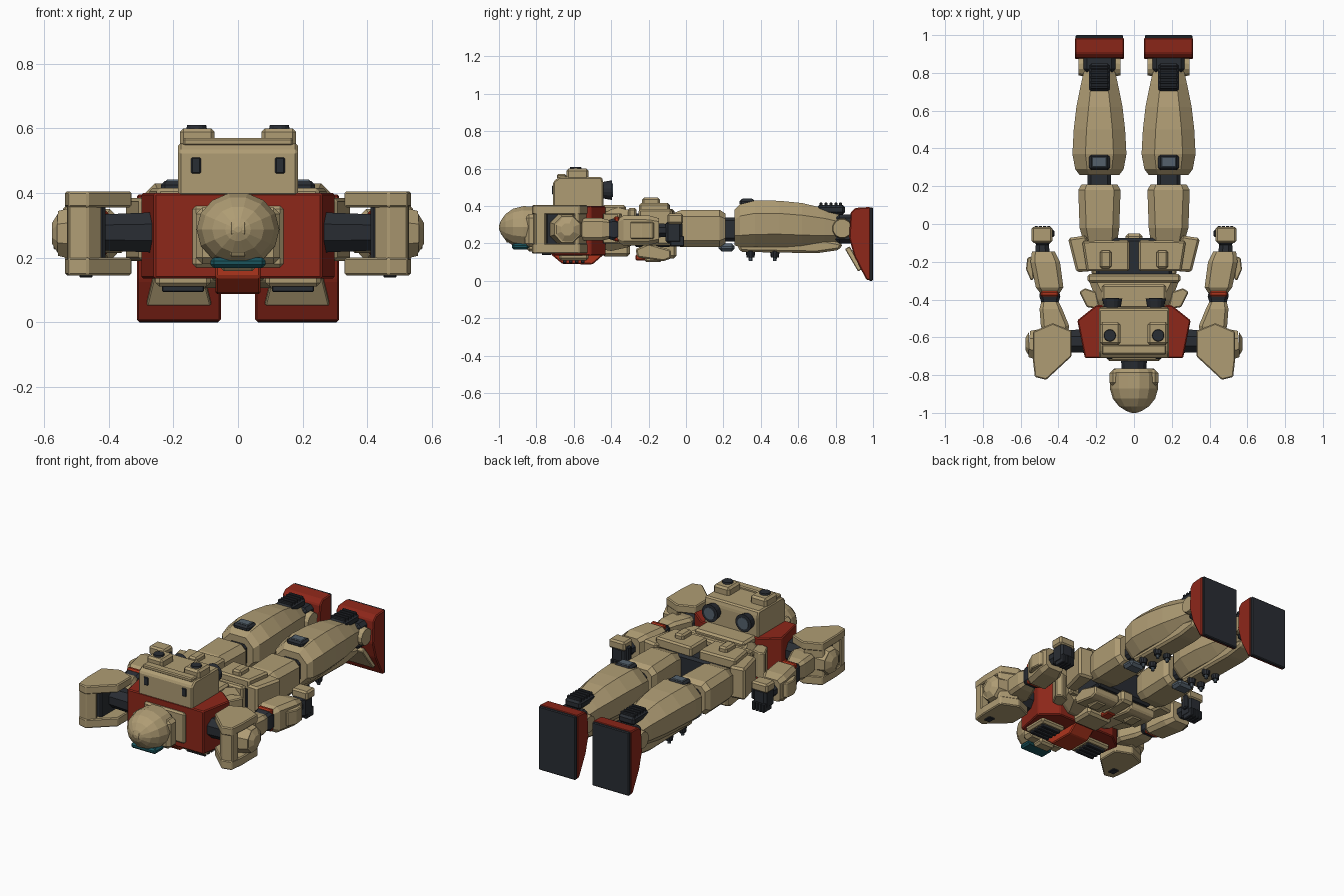
import bpy, bmesh, math
from mathutils import Vector, Matrix


def mat(name, *c):
    m = bpy.data.materials.new(name)
    m.diffuse_color = (*c, 1)
    return m


TAN = mat("tan", 0.43, 0.335, 0.175)
RED = mat("red", 0.27, 0.02, 0.01)
BRIGHT = mat("bright_red", 0.42, 0.035, 0.012)
DARK = mat("dark", 0.022, 0.026, 0.033)
STEEL = mat("steel", 0.09, 0.12, 0.15)
TEAL = mat("teal", 0.01, 0.09, 0.11)


def finish(name, bm, m, bevel=0.0):
    bmesh.ops.recalc_face_normals(bm, faces=bm.faces)
    if bevel:
        bmesh.ops.bevel(bm, geom=bm.edges[:], offset=bevel, segments=1, affect='EDGES')
    me = bpy.data.meshes.new(name)
    bm.to_mesh(me)
    bm.free()
    me.materials.append(m)
    ob = bpy.data.objects.new(name, me)
    bpy.context.collection.objects.link(ob)
    return ob


def skin(name, rings, m, bevel=0.0):
    """Join rings of equal length and cap both ends."""
    bm = bmesh.new()
    vs = [[bm.verts.new(p) for p in r] for r in rings]
    n = len(vs[0])
    for a, b in zip(vs, vs[1:]):
        for i in range(n):
            bm.faces.new((a[i], a[(i + 1) % n], b[(i + 1) % n], b[i]))
    bm.faces.new(vs[0])
    bm.faces.new(vs[-1])
    return finish(name, bm, m, bevel)


def box(name, x, y, z, m, bevel=0.008):
    x, y, z = sorted(x), sorted(y), sorted(z)
    ring = lambda h: [(x[0], y[0], h), (x[1], y[0], h), (x[1], y[1], h), (x[0], y[1], h)]
    return skin(name, [ring(z[0]), ring(z[1])], m, bevel)


def loft(name, secs, m, c=0.3):
    """Chamfered rectangles along y; each section is (y, x, z, half x, half z)."""
    rings = []
    for y, cx, cz, hx, hz in secs:
        k = c * min(hx, hz)
        a, b = hx - k, hz - k
        rings.append([(cx + u, y, cz + v) for u, v in
                      ((hx, b), (a, hz), (-a, hz), (-hx, b), (-hx, -b), (-a, -hz), (a, -hz), (hx, -b))])
    return skin(name, rings, m)


def plan(name, pts, z0, z1, m, s=1, bevel=0.006):
    return skin(name, [[(s * x, y, z) for x, y in pts] for z in (z0, z1)], m, bevel)


def side(name, pts, x0, x1, m, bevel=0.006):
    return skin(name, [[(x, y, z) for y, z in pts] for x in (x0, x1)], m, bevel)


def cyl(name, a, b, r1, r2, m, n=16):
    a, b = Vector(a), Vector(b)
    q = (b - a).to_track_quat('Z', 'Y').to_matrix()
    ring = lambda p, r: [p + q @ Vector((r * math.cos(math.tau * (i + .5) / n), r * math.sin(math.tau * (i + .5) / n), 0)) for i in range(n)]
    return skin(name, [ring(a, r1), ring(b, r2)], m)


# Head: faceted dome, collar, crest, visor, jaw
rings = []
for y, r in ((-.765, .105), (-.785, .125), (-.87, .128), (-.925, .112), (-.965, .08), (-.99, .04), (-1.0, .01)):
    rings.append([(r * math.cos(math.tau * i / 14), y, .287 + .9 * r * math.sin(math.tau * i / 14)) for i in range(14)])
skin("helmet", rings, TAN)
box("helmet_cheeks", (-.13, .13), (-.86, -.77), (.18, .355), TAN, .02)
side("helmet_crest", [(-1.0, .28), (-.995, .31), (-.93, .36), (-.92, .24), (-.955, .2)], -.025, .025, TAN, .005)
box("visor", (-.085, .085), (-.93, -.84), (.168, .2), TEAL, .01)
box("jaw", (-.055, .055), (-.85, -.775), (.158, .2), TAN, .012)
cyl("neck", (0, -.79, .28), (0, -.68, .28), .065, .075, DARK, 12)

# Chest and waist
chest = [(.2, -.43), (.3, -.51), (.26, -.71), (-.26, -.71), (-.3, -.51), (-.2, -.43)]
plan("chest", chest, .135, .4, RED, 1, .006)
side("chest_centre", [(-.72, .14), (-.66, .09), (-.5, .088), (-.44, .14), (-.44, .2), (-.72, .2)], -.07, .07, BRIGHT)
box("collar_plate", (-.14, .14), (-.725, -.69), (.17, .36), TAN, .01)
loft("abdomen", [(-.46, 0, .28, .17, .11), (-.4, 0, .28, .2, .12), (-.31, 0, .28, .235, .1), (-.29, 0, .28, .22, .09)], TAN, .4)
box("belt", (-.245, .245), (-.31, -.265), (.2, .39), TAN, .01)
box("belly_block", (-.09, .09), (-.45, -.3), (.13, .2), TAN, .015)
box("pelvis", (-.2, .2), (-.28, -.075), (.18, .36), DARK, .015)
box("crotch_guard", (-.045, .045), (-.25, -.05), (.12, .2), TAN, .015)
box("belt_buckle", (-.03, .03), (-.27, -.2), (.11, .14), BRIGHT, .006)

# Backpack
side("backpack", [(-.71, .39), (-.71, .53), (-.68, .555), (-.45, .555), (-.44, .52), (-.44, .39)], -.185, .185, TAN, .008)
box("backpack_lid", (-.17, .17), (-.69, -.64), (.545, .57), TAN, .006)
box("back_plate", (-.17, .17), (-.45, -.32), (.36, .405), TAN, .012)

for s in (1, -1):
    X = lambda a, b: (s * a, s * b)
    # Backpack fittings
    box("backpack_pod", X(.072, .18), (-.64, -.52), (.54, .6), TAN, .012)
    cyl("pod_cap", (s * .128, -.59, .59), (s * .128, -.59, .61), .034, .03, DARK)
    box("backpack_slot", X(.115, .145), (-.716, -.7), (.46, .51), DARK, .004)
    cyl("nozzle", (s * .115, -.46, .485), (s * .115, -.395, .485), .042, .054, DARK)
    cyl("nozzle_core", (s * .115, -.4, .485), (s * .115, -.391, .485), .036, .036, STEEL)
    # Chest vents
    box("vent_frame", X(.085, .255), (-.68, -.52), (.11, .15), TAN, .012)
    for i in range(4):
        box("vent_slat", X(.105, .235), (-.658 + i * .032, -.638 + i * .032), (.094, .12), DARK, .003)
    plan("rib_plate", [(.18, -.45), (.25, -.44), (.29, -.36), (.26, -.34), (.2, -.36)], .2, .36, TAN, s)
    # Shoulder shell with open outer window
    shell = [(.33, -.565), (.33, -.7), (.465, -.825), (.525, -.81), (.535, -.72), (.535, -.57), (.43, -.525)]
    plan("shoulder_top", shell, .355, .405, TAN, s)
    plan("shoulder_bottom", shell, .145, .2, TAN, s)
    plan("shoulder_front", [(.42, -.775), (.465, -.82), (.525, -.805), (.53, -.75), (.46, -.745)], .18, .37, TAN, s)
    plan("shoulder_rear", [(.43, -.53), (.535, -.575), (.535, -.6), (.43, -.57)], .18, .37, TAN, s)
    box("shoulder_core", X(.41, .485), (-.75, -.59), (.19, .365), DARK, .01)
    cyl("shoulder_cap", (s * .48, -.64, .275), (s * .555, -.635, .275), .095, .075, TAN, 8)
    cyl("shoulder_cap_tip", (s * .555, -.635, .275), (s * .575, -.635, .275), .07, .035, TAN, 8)
    box("shoulder_foot", X(.45, .49), (-.77, -.72), (.138, .15), DARK, .003)
    cyl("shoulder_joint", (s * .24, -.62, .278), (s * .43, -.62, .278), .068, .06, DARK, 8)
    # Arm
    loft("upper_arm", [(-.6, s * .415, .275, .06, .05), (-.54, s * .418, .275, .075, .06), (-.45, s * .44, .275, .06, .06), (-.41, s * .445, .275, .045, .05)], TAN)
    loft("elbow", [(-.43, s * .445, .275, .04, .045), (-.385, s * .445, .275, .055, .06), (-.35, s * .448, .275, .05, .05)], DARK)
    box("elbow_band", X(.4, .495), (-.385, -.355), (.21, .345), BRIGHT, .008)
    loft("forearm", [(-.365, s * .445, .27, .052, .06), (-.335, s * .447, .27, .073, .08), (-.2, s * .47, .27, .078, .08), (-.145, s * .48, .27, .06, .065)], TAN)
    plan("forearm_plate", [(.53, -.29), (.545, -.3), (.572, -.24), (.565, -.18), (.54, -.17)], .225, .315, TAN, s, .005)
    box("forearm_hatch", X(.51, .55), (-.27, -.2), (.25, .29), TAN, .004)
    cyl("wrist", (s * .485, -.16, .27), (s * .485, -.09, .27), .042, .036, DARK, 8)
    box("fist", X(.44, .53), (-.11, -.02), (.2, .32), DARK, .014)
    box("hand_guard", X(.432, .542), (-.1, -.015), (.305, .36), TAN, .01)
    for i in range(4):
        box("finger", X(.442 + i * .022, .461 + i * .022), (-.085, -.01), (.185, .24), DARK, .004)
    box("thumb", X(.42, .445), (-.07, -.03), (.24, .33), DARK, .008)
    # Skirt armour
    plan("rear_skirt", [(.025, -.25), (.25, -.25), (.275, -.09), (.025, -.085)], .35, .415, TAN, s, .01)
    box("rear_skirt_pad", X(.12, .18), (-.235, -.14), (.405, .445), TAN, .01)
    plan("side_skirt", [(.23, -.25), (.305, -.255), (.35, -.075), (.25, -.06)], .19, .385, TAN, s, .012)
    side("front_skirt", [(-.27, .17), (-.26, .125), (-.12, .105), (-.08, .12), (-.08, .165), (-.2, .2)], s * .045, s * .225, TAN, .008)
    box("front_skirt_pad", X(.1, .17), (-.22, -.13), (.1, .13), TAN, .008)
    # Leg
    x = s * .183
    loft("thigh", [(-.09, x - s * .005, .275, .09, .08), (-.02, x, .28, .105, .1), (.18, x, .28, .112, .1), (.21, x, .28, .095, .08)], TAN, .35)
    loft("knee_joint", [(.19, x, .275, .062, .065), (.29, x, .275, .062, .065)], DARK)
    box("knee_pad", (x - .055, x + .055), (.175, .26), (.158, .2), STEEL, .015)
    loft("shin", [(.26, x, .285, .105, .095), (.29, x, .295, .128, .115), (.37, x, .305, .143, .125), (.5, x, .305, .136, .123),
                  (.62, x, .298, .122, .118), (.74, x, .288, .098, .1), (.82, x, .28, .08, .08)], TAN, .55)
    side("shin_plate", [(.27, .2), (.29, .155), (.7, .148), (.82, .165), (.84, .2), (.6, .25), (.3, .25)], x - .065, x + .065, TAN, .012)
    for y in (.345, .475):
        for dx in (-.035, .035):
            cyl("shin_thruster", (x + dx, y, .16), (x + dx, y, .125), .026, .021, DARK, 10)
            cyl("thruster_tip", (x + dx, y, .126), (x + dx, y, .105), .012, .01, STEEL, 8)
    box("calf_hatch", (x - .055, x + .055), (.285, .37), (.4, .437), DARK, .012)
    box("calf_hatch_inset", (x - .04, x + .04), (.3, .355), (.43, .441), STEEL, .004)
    box("calf_vent", (x - .055, x + .055), (.7, .85), (.355, .405), DARK, .012)
    for i in range(5):
        box("calf_vent_fin", (x - .048, x + .048), (.715 + i * .026, .731 + i * .026), (.395, .419), DARK, .004)
    # Ankle and foot
    box("ankle", (x - .085, x + .085), (.8, .9), (.2, .355), DARK, .02)
    for d in (-1, 1):
        cyl("ankle_disc", (x + d * .08, .835, .28), (x + d * .112, .835, .28), .055, .05, TAN, 12)
    y0 = [[(x - .13, .985), (x + .13, .985)]]
    side("foot", [(.88, .365), (.905, .39), (.986, .395), (.986, .002), (.965, .005), (.9, .13), (.872, .23)], x - .13, x + .13, RED, .006)
    box("sole", (x - .126, x + .126), (.98, 1.0), (0, .392), DARK, .005)
    skin("ankle_guard", [[(x - .07, y, z), (x + .07, y, z), (x + .1, y + .07, z - .12), (x - .1, y + .07, z - .12)]
                         for y, z in ((.85, .17), (.875, .185))], TAN, .004)
